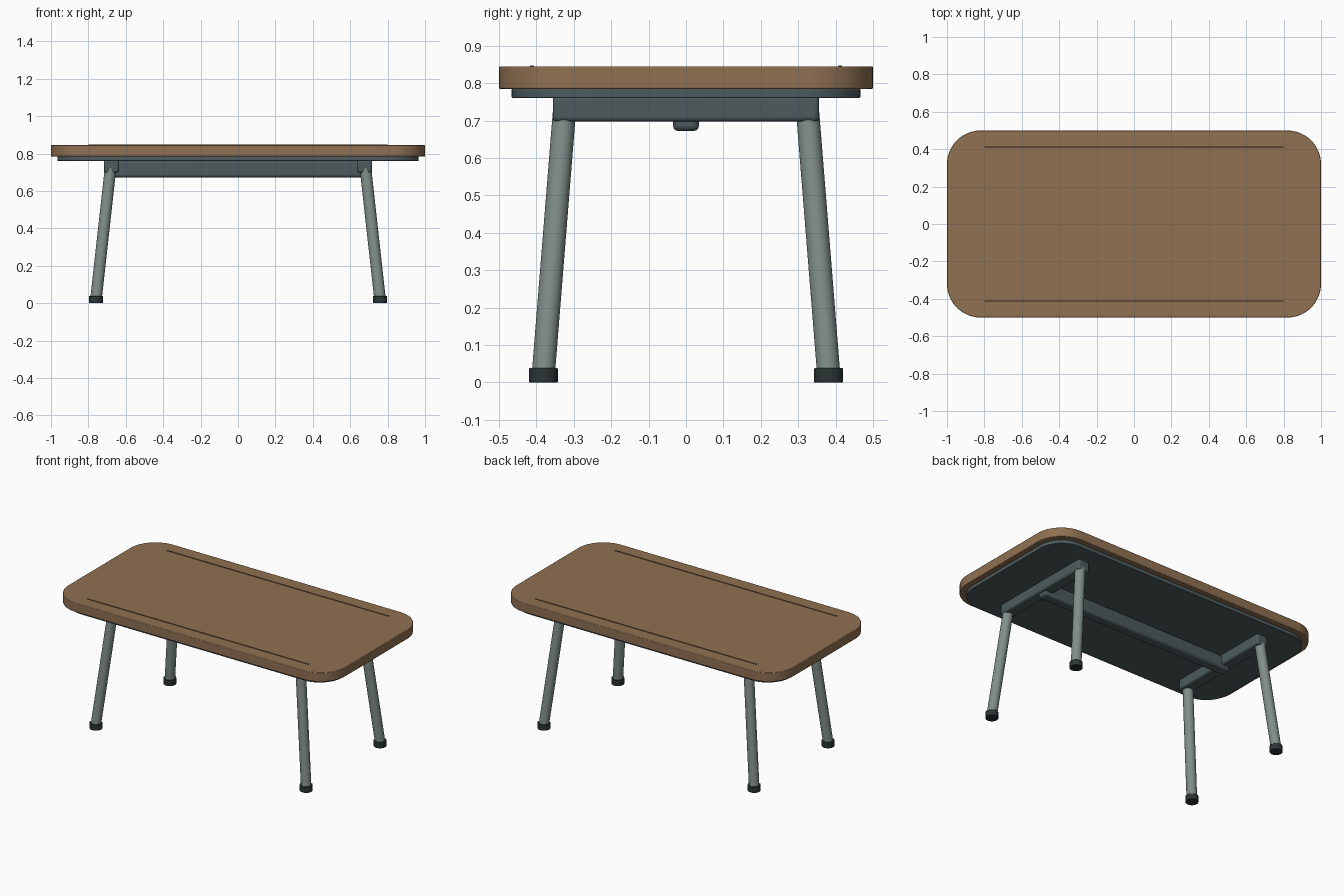
import bpy, bmesh, math
from mathutils import Vector

if "Cube" in bpy.data.objects:
    bpy.data.objects.remove(bpy.data.objects["Cube"])


def material(name, rgb):
    m = bpy.data.materials.new(name)
    m.diffuse_color = (*rgb, 1)
    m.use_nodes = True
    m.node_tree.nodes["Principled BSDF"].inputs["Base Color"].default_value = m.diffuse_color
    return m


WOOD = material("wood", (0.28, 0.165, 0.085))
GROOVE = material("dark_wood", (0.12, 0.065, 0.035))
FRAME = material("dark_metal", (0.075, 0.105, 0.11))
LEG = material("leg_metal", (0.22, 0.27, 0.25))
RUBBER = material("rubber", (0.025, 0.035, 0.035))


def finish(name, bm, mat, bevel=0.0, segments=3):
    bmesh.ops.recalc_face_normals(bm, faces=bm.faces)
    mesh = bpy.data.meshes.new(name)
    bm.to_mesh(mesh)
    bm.free()
    ob = bpy.data.objects.new(name, mesh)
    bpy.context.collection.objects.link(ob)
    mesh.materials.append(mat)
    if bevel:
        mod = ob.modifiers.new("bevel", 'BEVEL')
        mod.width, mod.segments = bevel, segments
        mod.limit_method, mod.angle_limit = 'ANGLE', math.radians(40)
    bpy.ops.object.select_all(action='DESELECT')
    ob.select_set(True)
    bpy.context.view_layer.objects.active = ob
    bpy.ops.object.shade_smooth_by_angle(angle=math.radians(35))
    return ob


def rounded_slab(name, hx, hy, z0, z1, radius, mat, bevel):
    bm = bmesh.new()
    verts = []
    steps = 12
    for q, (sx, sy) in enumerate(((1, 1), (-1, 1), (-1, -1), (1, -1))):
        for i in range(steps + 1):
            a = math.pi / 2 * (q + i / steps)
            verts.append(bm.verts.new((sx * (hx - radius) + radius * math.cos(a),
                                       sy * (hy - radius) + radius * math.sin(a), z0)))
    face = bm.faces.new(verts)
    ext = bmesh.ops.extrude_face_region(bm, geom=[face], use_keep_orig=True)
    top = [g for g in ext["geom"] if isinstance(g, bmesh.types.BMVert)]
    bmesh.ops.translate(bm, verts=top, vec=(0, 0, z1 - z0))
    return finish(name, bm, mat, bevel, 2)


def box(name, lo, hi, mat, bevel):
    lo, hi = Vector(lo), Vector(hi)
    bm = bmesh.new()
    bmesh.ops.create_cube(bm, size=1)
    bmesh.ops.scale(bm, verts=bm.verts, vec=hi - lo)
    bmesh.ops.translate(bm, verts=bm.verts, vec=(lo + hi) / 2)
    return finish(name, bm, mat, bevel)


def tube(name, a, b, radius, mat, bevel=0.0):
    # Sheared cylinder from a to b with level ends
    a, b = Vector(a), Vector(b)
    bm = bmesh.new()
    bmesh.ops.create_cone(bm, cap_ends=True, segments=32, radius1=radius,
                          radius2=radius, depth=1)
    for v in bm.verts:
        base = a if v.co.z < 0 else b
        v.co = base + Vector((v.co.x, v.co.y, 0))
    return finish(name, bm, mat, bevel, 2)


# Top board and the plate under it
rounded_slab("table_top", 1.0, 0.5, 0.785, 0.845, 0.18, WOOD, 0.003)
rounded_slab("under_plate", 0.966, 0.466, 0.761, 0.785, 0.16, FRAME, 0.002)

# Thin dark inlay lines along both long edges
for side, s in (("front", -1), ("back", 1)):
    box(side + "_inlay", (-0.8, s * 0.412 - 0.005, 0.84),
        (0.8, s * 0.412 + 0.005, 0.8475), GROOVE, 0.001)

# Centre stretcher
box("stretcher", (-0.70, -0.035, 0.672), (0.70, 0.035, 0.761), FRAME, 0.015)

# Cross rails, splayed legs and feet
for end, sx in (("left", -1), ("right", 1)):
    box(end + "_cross_rail", (sx * 0.677 - 0.04, -0.356, 0.697),
        (sx * 0.677 + 0.04, 0.356, 0.768), FRAME, 0.012)
    for side, sy in (("front", -1), ("back", 1)):
        tube(f"{side}_{end}_leg", (sx * 0.76, sy * 0.382, 0.015),
             (sx * 0.677, sy * 0.322, 0.762), 0.031, LEG)
        tube(f"{side}_{end}_foot", (sx * 0.759, sy * 0.381, 0),
             (sx * 0.759, sy * 0.381, 0.038), 0.0385, RUBBER, 0.002)
